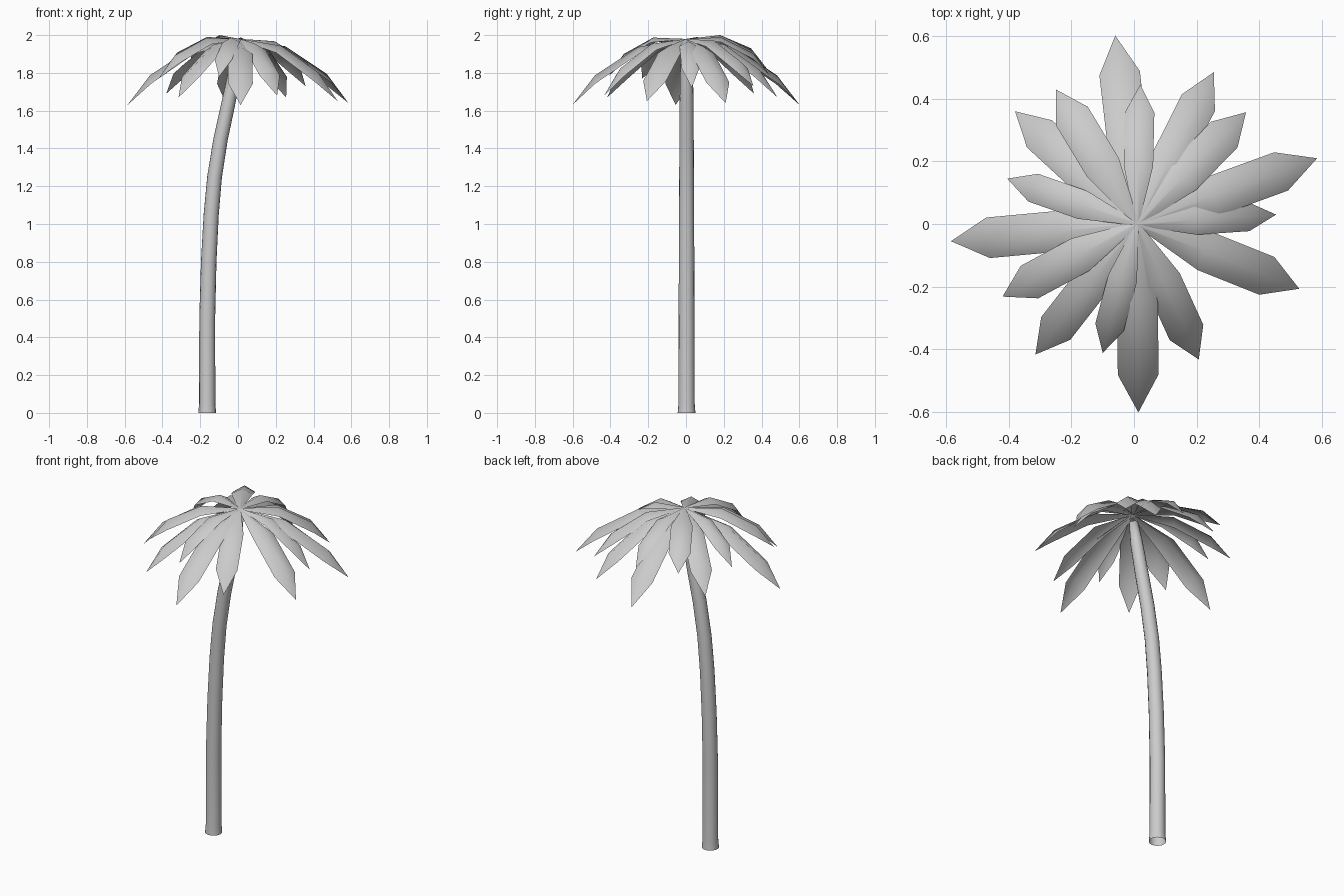
import bpy, bmesh, math
from mathutils import Vector

cube = bpy.data.objects.get("Cube")
if cube:
    bpy.data.objects.remove(cube, do_unlink=True)

grey = bpy.data.materials.new("plain_grey")
grey.use_nodes = True
grey.diffuse_color = (0.6, 0.6, 0.6, 1)
grey.node_tree.nodes["Principled BSDF"].inputs["Base Color"].default_value = (0.6, 0.6, 0.6, 1)


def finish(bm, name):
    for f in bm.faces:
        f.smooth = True
    mesh = bpy.data.meshes.new(name)
    bm.to_mesh(mesh)
    bm.free()
    mesh.materials.append(grey)
    obj = bpy.data.objects.new(name, mesh)
    bpy.context.collection.objects.link(obj)


# Trunk: rings swept along a leaning curve, open at the foot
def build_trunk():
    sides = 16
    # x, z, radius
    path = [(-0.163, 0, 0.047), (-0.163, 0.05, 0.043), (-0.163, 0.5, 0.042),
            (-0.155, 0.8, 0.041), (-0.142, 1.05, 0.04), (-0.124, 1.25, 0.039),
            (-0.092, 1.45, 0.038), (-0.053, 1.63, 0.037), (-0.018, 1.8, 0.034),
            (0.006, 1.93, 0.025)]
    bm = bmesh.new()
    previous = None
    for i, (x, z, r) in enumerate(path):
        before, after = path[max(i - 1, 0)], path[min(i + 1, len(path) - 1)]
        lean = math.atan2(after[0] - before[0], after[1] - before[1]) if i > 1 else 0
        ring = []
        for k in range(sides):
            a = math.tau * k / sides
            u = r * math.cos(a)
            ring.append(bm.verts.new((x + u * math.cos(lean), 0.003 + r * math.sin(a),
                                      z - u * math.sin(lean))))
        if previous:
            for k in range(sides):
                n = (k + 1) % sides
                bm.faces.new((previous[k], previous[n], ring[n], ring[k]))
        previous = ring
    bm.faces.new(previous)
    finish(bm, "trunk")


# Frond: roof-shaped strip that widens, droops and ends in a point
CROWN = Vector((0.01, 0, 1.98))


def build_frond(name, tip, half_width, arch):
    reach = Vector((tip[0] - CROWN.x, tip[1] - CROWN.y, 0))
    side = Vector((-reach.y, reach.x, 0)).normalized() * half_width
    droop = CROWN.z - tip[2]
    mid_z = 2.0 - 0.33 * (droop - 0.16)
    shoulder_z = tip[2] + 0.07 + 0.25 * droop
    # fraction of the reach, ridge height, width, fall of the edges
    stations = [(0, CROWN.z, 0.12, 0.1), (0.42, mid_z, 1, 0.85), (0.8, shoulder_z, 1, 1)]
    bm = bmesh.new()
    previous = None
    for along, z, width, fall in stations:
        row = []
        for s in (-1, 0, 1):
            p = CROWN + reach * along + side * (s * width)
            row.append(bm.verts.new((p.x, p.y, z - arch * fall * abs(s))))
        if previous:
            for i in range(2):
                bm.faces.new((previous[i], row[i], row[i + 1], previous[i + 1]))
        previous = row
    point = bm.verts.new(tip)
    for a, b in zip(previous, previous[1:]):
        bm.faces.new((a, point, b))
    finish(bm, name)


build_trunk()

long_tips = [(0.585, 0.21, 1.64), (0.528, -0.207, 1.65), (0.014, -0.602, 1.63),
             (-0.585, -0.055, 1.63), (-0.06, 0.602, 1.63)]
medium_tips = [(0.207, -0.433, 1.68), (-0.315, -0.417, 1.67), (-0.42, -0.232, 1.77),
               (-0.38, 0.36, 1.69), (-0.25, 0.43, 1.82), (0.255, 0.485, 1.67),
               (0.358, 0.357, 1.73)]
short_tips = [(0.454, 0.03, 1.72), (-0.1, -0.412, 1.78), (-0.405, 0.145, 1.79),
              (0.02, 0.445, 1.785)]

for size, tips, half_width, arch in (("long", long_tips, 0.065, 0.045),
                                     ("medium", medium_tips, 0.059, 0.038),
                                     ("short", short_tips, 0.047, 0.03)):
    for i, tip in enumerate(tips):
        build_frond(f"{size}_frond_{i + 1}", tip, half_width, arch)
